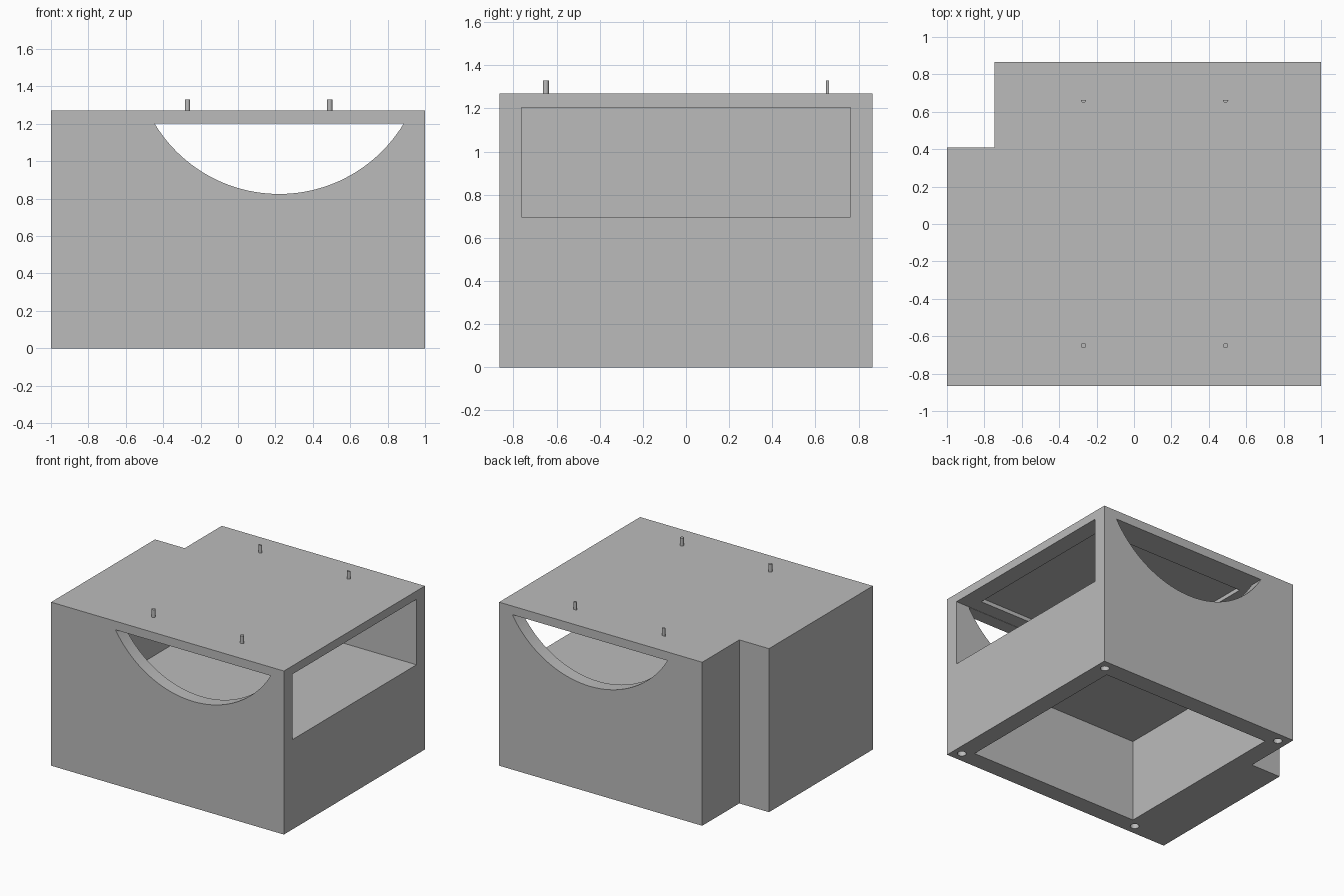
import bpy, bmesh, math
from mathutils import Matrix, Vector

old = bpy.data.objects.get("Cube")
if old:
    bpy.data.objects.remove(old, do_unlink=True)

grey = bpy.data.materials.new("plain_grey")
grey.use_nodes = True
COLOR = (0.5, 0.5, 0.5, 1)
grey.diffuse_color = COLOR
grey.node_tree.nodes["Principled BSDF"].inputs["Base Color"].default_value = COLOR


def prism(name, outline, depth):
    """Extrude a closed 3D outline along the depth vector."""
    bm = bmesh.new()
    face = bm.faces.new([bm.verts.new(p) for p in outline])
    ext = bmesh.ops.extrude_face_region(bm, geom=[face])
    moved = [g for g in ext["geom"] if isinstance(g, bmesh.types.BMVert)]
    bmesh.ops.translate(bm, verts=moved, vec=Vector(depth))
    bmesh.ops.recalc_face_normals(bm, faces=bm.faces)
    mesh = bpy.data.meshes.new(name)
    bm.to_mesh(mesh)
    bm.free()
    mesh.materials.append(grey)
    obj = bpy.data.objects.new(name, mesh)
    bpy.context.collection.objects.link(obj)
    return obj


def box(name, x0, x1, y0, y1, z0, z1):
    outline = [(x0, y0, z0), (x1, y0, z0), (x1, y1, z0), (x0, y1, z0)]
    return prism(name, outline, (0, 0, z1 - z0))


def rod(name, x, y, r, z0, z1, start=0.0, sweep=2 * math.pi, n=24):
    """Vertical round or partly round rod."""
    steps = n if sweep > 6 else n + 1
    outline = [(x + r * math.cos(start + sweep * i / n),
                y + r * math.sin(start + sweep * i / n), z0) for i in range(steps)]
    return prism(name, outline, (0, 0, z1 - z0))


def cut(target, cutter):
    mod = target.modifiers.new("cut", "BOOLEAN")
    mod.operation = "DIFFERENCE"
    mod.solver = "EXACT"
    mod.object = cutter
    bpy.context.view_layer.update()
    graph = bpy.context.evaluated_depsgraph_get()
    mesh = bpy.data.meshes.new_from_object(target.evaluated_get(graph))
    target.modifiers.clear()
    target.data = mesh
    bpy.data.objects.remove(cutter, do_unlink=True)


# Housing with one notched rear corner
D, H = 0.865, 1.27
plan = [(-1, -D), (1, -D), (1, D), (-0.745, D), (-0.745, 0.41), (-1, 0.41)]
housing = prism("housing", [(x, y, 0) for x, y in plan], (0, 0, H))

# Lower compartment open below, upper compartment open at the side
cut(housing, box("lower_cutter", -0.6, 0.862, -0.727, 0.727, -0.1, 0.64))
cut(housing, box("upper_cutter", -0.6, 1.1, -0.762, 0.762, 0.697, 1.205))

# Shallow recess in the ceiling
cut(housing, box("recess_cutter", -0.43, 0.865, -0.65, 0.65, 1.1, 1.235))

# Curved openings through the front and rear walls
half, sag, mid, top = 0.667, 0.378, 0.22, 1.203
radius = (half * half + sag * sag) / (2 * sag)
angle = math.asin(half / radius)
N = 48
arc = []
for i in range(N + 1):
    a = -angle + 2 * angle * i / N
    arc.append((mid + radius * math.sin(a), -1, top - sag + radius * (1 - math.cos(a))))
cut(housing, prism("arc_cutter", arc, (0, 2, 0)))

# Screw holes in the underside
for x in (-0.667, 0.93):
    for y in (-0.787, 0.787):
        cut(housing, rod("hole_cutter", x, y, 0.032, -0.1, 0.3))

# Pegs on the roof: round at the front, half-round at the rear
pegs = []
for side, x in (("right", -0.27), ("left", 0.49)):
    pegs.append(rod("front_peg_" + side, x, -0.65, 0.014, H - 0.01, 1.33))
    pegs.append(rod("rear_peg_" + side, x, 0.662, 0.014, H - 0.01, 1.33, math.pi, math.pi, 12))

# Smooth curved walls, keep edges sharp
bpy.ops.object.select_all(action="DESELECT")
for obj in [housing] + pegs:
    obj.select_set(True)
bpy.context.view_layer.objects.active = housing
bpy.ops.object.shade_smooth_by_angle(angle=math.radians(30))
